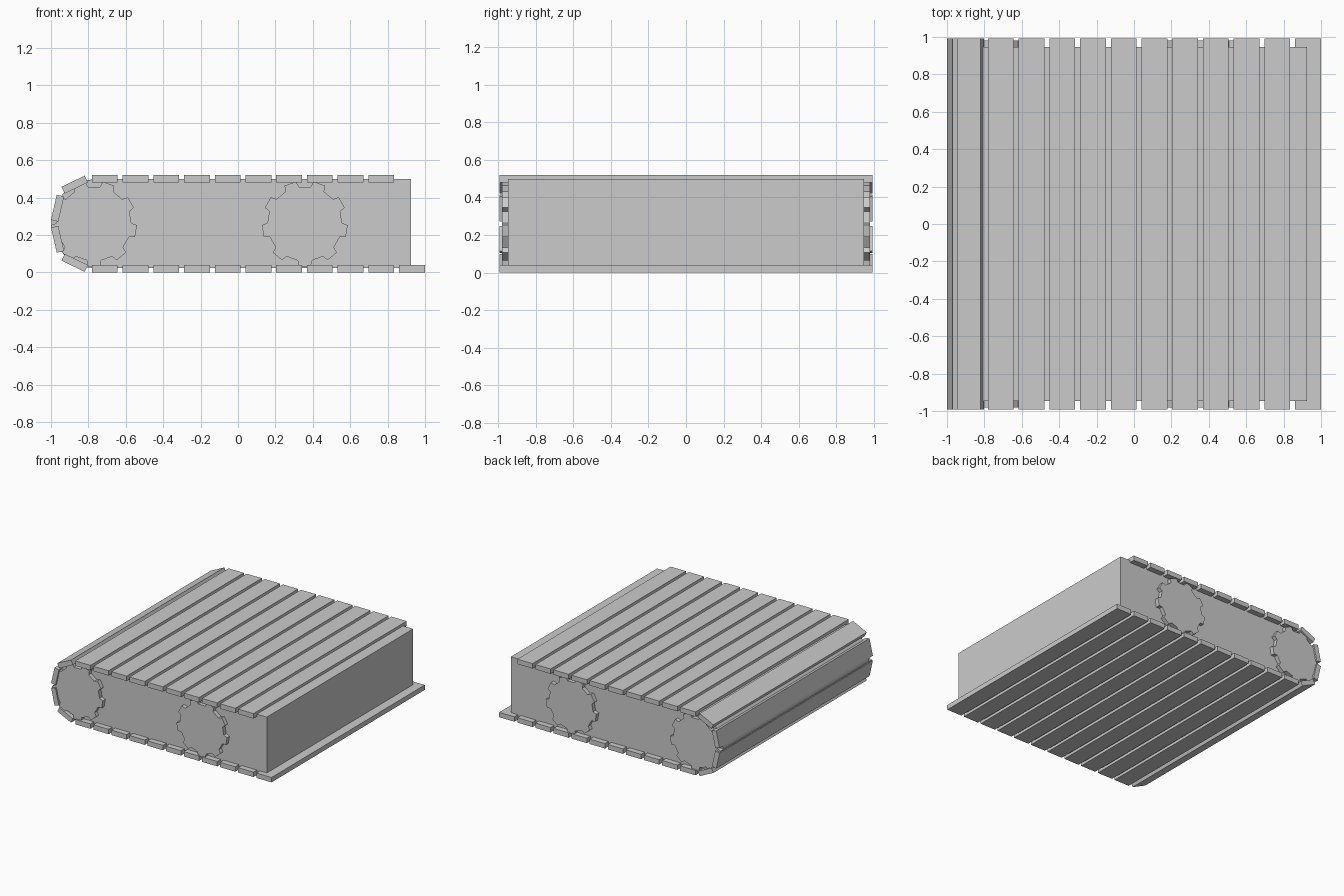
import bpy, bmesh
from math import sin, cos, pi, radians

if "Cube" in bpy.data.objects:
    bpy.data.objects.remove(bpy.data.objects["Cube"])

ZC = 0.26          # axle height
XL = -0.76         # rear axle position


def prism(name, profile, half):
    """Extrude an x/z profile symmetrically along y."""
    bm = bmesh.new()
    face = bm.faces.new([bm.verts.new((x, -half, z)) for x, z in profile])
    ext = bmesh.ops.extrude_face_region(bm, geom=[face])
    verts = [v for v in ext["geom"] if isinstance(v, bmesh.types.BMVert)]
    bmesh.ops.translate(bm, verts=verts, vec=(0, 2 * half, 0))
    bmesh.ops.recalc_face_normals(bm, faces=bm.faces)
    mesh = bpy.data.meshes.new(name)
    bm.to_mesh(mesh)
    bm.free()
    obj = bpy.data.objects.new(name, mesh)
    bpy.context.collection.objects.link(obj)
    return obj


def slat(name, x, z, angle=0.0):
    """Flat belt slat centred at x/z, turned about y."""
    c, s = cos(angle), sin(angle)
    pts = [(-.069, -.02), (.069, -.02), (.069, .02), (-.069, .02)]
    prism(name, [(x + u * c - v * s, z + u * s + v * c) for u, v in pts], 0.993)


def gear(name, x, teeth=9, start=70):
    """Drive roller with blocky teeth running the full width."""
    pts = []
    for i in range(teeth):
        a = radians(start) + 2 * pi * i / teeth
        for r, d in ((.2, -11), (.23, -8), (.23, 8), (.2, 11)):
            t = a + radians(d)
            pts.append((x + r * cos(t), ZC + r * sin(t)))
    prism(name, pts, 0.98)


# inner body with a rounded end
R = 0.238
arc = [(XL + R * cos(pi / 2 + pi * i / 16), ZC + R * sin(pi / 2 + pi * i / 16)) for i in range(17)]
prism("body", arc + [(0.925, ZC - R), (0.925, ZC + R)], 0.947)

# toothed rollers
gear("rear_roller", -0.77)
gear("front_roller", 0.357)

# straight runs of belt slats
for i in range(11):
    x = -0.712 + i * 0.1642
    slat("lower_slat", x, 0.02)
    if i < 10:
        slat("upper_slat", x, 0.50)

# slats wrapping round the end
for sign in (1, -1):
    slat("end_slat_outer", -0.873, ZC + sign * 0.209, sign * radians(25.7))
    slat("end_slat_middle", -0.965, ZC + sign * 0.083, sign * radians(77.1))
